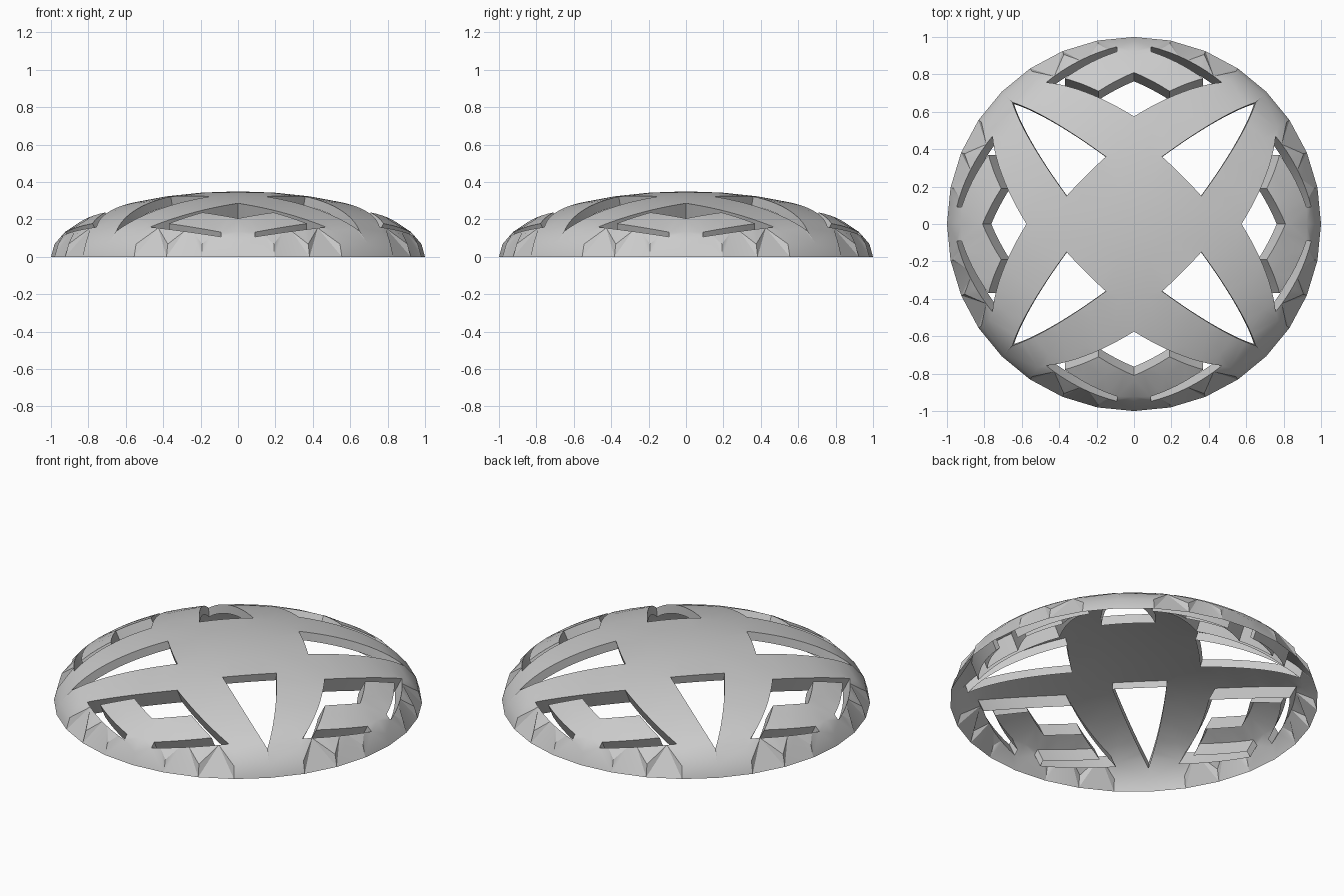
import bpy, bmesh, math
from mathutils import Vector, Matrix
from mathutils.geometry import delaunay_2d_cdt

if "Cube" in bpy.data.objects:
    bpy.data.objects.remove(bpy.data.objects["Cube"])

HEIGHT = 0.35
SEGMENTS, RINGS = 32, 8


def lift(x, y):
    """Point on the flattened hemisphere above plan position x, y."""
    return Vector((x, y, HEIGHT * math.sqrt(max(0.0, 1 - x * x - y * y))))


def curved_loop(corners, angle):
    """Closed plan outline whose sides follow great circles of the dome."""
    rot = Matrix.Rotation(angle, 2)
    points = []
    for i, a in enumerate(corners):
        b = corners[(i + 1) % len(corners)]
        va, vb = [Vector((p[0], p[1], math.sqrt(1 - p[0] ** 2 - p[1] ** 2))) for p in (a, b)]
        steps = max(2, math.ceil((vb - va).length / 0.06))
        for k in range(steps):
            p = va.slerp(vb, k / steps)
            points.append(rot @ Vector((p.x, p.y)))
    return points


def inside(p, loop):
    hit = False
    for a, b in zip(loop, loop[1:] + loop[:1]):
        if (a.y > p.y) != (b.y > p.y):
            if p.x < a.x + (p.y - a.y) * (b.x - a.x) / (b.y - a.y):
                hit = not hit
    return hit


# Opening around each side panel: wide arch on the outside, W edge on the panel
half = [(0.47, 0.757), (0.09, 0.948), (0.09, 0.922), (0.37, 0.778), (0.19, 0.71)]
panel_hole = [(0, 0.575)] + half + [(0, 0.81)] + [(-x, y) for x, y in reversed(half)]
# Pointed triangular opening on the diagonals
triangle_hole = [(0.15, 0.36), (0.65, 0.65), (0.36, 0.15)]

# Each opening has a loop and the direction its wall is pushed inwards
holes = []
for i in range(4):
    angle = i * math.pi / 2
    rot = Matrix.Rotation(angle, 3, 'Z')
    holes.append((curved_loop(panel_hole, angle), rot @ Vector((0, -0.047, -0.09))))
    holes.append((curved_loop(triangle_hole, angle), rot @ Vector((-0.009, -0.009, -0.048))))

# Plan points: rim first, then opening outlines, then sphere rings
points = [Vector((math.cos(k * math.tau / SEGMENTS), math.sin(k * math.tau / SEGMENTS)))
          for k in range(SEGMENTS)]
edges = [(k, (k + 1) % SEGMENTS) for k in range(SEGMENTS)]
for loop, _ in holes:
    n = len(points)
    points += loop
    edges += [(n + k, n + (k + 1) % len(loop)) for k in range(len(loop))]
outline = list(points)
for ring in range(1, RINGS):
    r = math.cos(ring * math.pi / 2 / RINGS)
    for k in range(SEGMENTS):
        a = k * math.tau / SEGMENTS
        p = Vector((r * math.cos(a), r * math.sin(a)))
        if min((p - q).length for q in outline) > 0.014:
            points.append(p)
points.append(Vector((0, 0)))
verts, _, faces, *_ = delaunay_2d_cdt(points, edges, [], 0, 1e-5)

# Dome skin
bm = bmesh.new()
bverts = [bm.verts.new(lift(v.x, v.y)) for v in verts]
for f in faces:
    centre = sum((verts[i] for i in f), Vector((0, 0))) / len(f)
    if not any(inside(centre, loop) for loop, _ in holes):
        bm.faces.new([bverts[i] for i in f])

# Inward walls round every opening
for loop, push in holes:
    top = [bm.verts.new(lift(p.x, p.y)) for p in loop]
    low = [bm.verts.new(v.co + push) for v in top]
    for k in range(len(loop)):
        j = (k + 1) % len(loop)
        bm.faces.new((top[k], top[j], low[j], low[k]))
bmesh.ops.remove_doubles(bm, verts=bm.verts, dist=1e-4)
bmesh.ops.delete(bm, geom=[v for v in bm.verts if not v.link_faces], context='VERTS')
bmesh.ops.recalc_face_normals(bm, faces=bm.faces)
if max(bm.faces, key=lambda f: f.calc_center_median().z).normal.z < 0:
    bmesh.ops.reverse_faces(bm, faces=bm.faces)

mesh = bpy.data.meshes.new("pierced_dome")
bm.to_mesh(mesh)
bm.free()
dome = bpy.data.objects.new("pierced_dome", mesh)
bpy.context.collection.objects.link(dome)
bpy.context.view_layer.objects.active = dome
dome.select_set(True)
bpy.ops.object.shade_smooth_by_angle(angle=math.radians(30))
